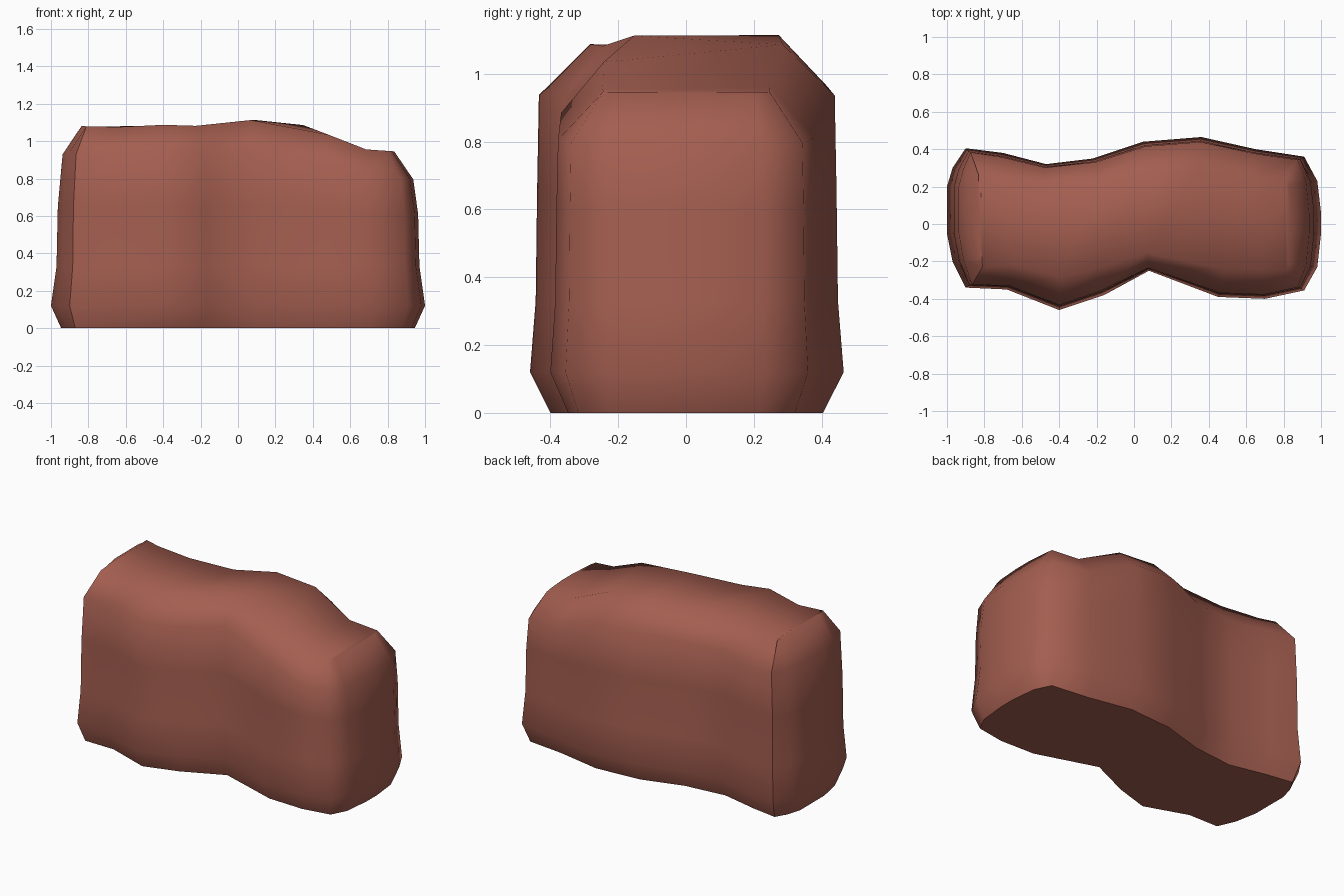
import bpy, bmesh, math
from mathutils import Vector

if "Cube" in bpy.data.objects:
    bpy.data.objects.remove(bpy.data.objects["Cube"])

# footprint at the widest height, counter-clockwise
front = [(-.90, -.34), (-.68, -.35), (-.40, -.46), (-.16, -.38),
         (.08, -.25), (.45, -.39), (.70, -.40), (.91, -.355)]
right = [(.98, -.23), (1.0, -.05), (1.0, .06), (.98, .23)]
back = [(.91, .36), (.65, .40), (.36, .465), (.05, .44),
        (-.22, .35), (-.47, .32), (-.70, .38), (-.90, .405)]
left = [(-.97, .30), (-1.0, .20), (-1.0, -.05), (-.97, -.20)]
outline = [Vector(p) for p in front + right + back + left]
N = len(outline)

# height of the worn top edge along x
crest = [(-.83, 1.08), (-.62, 1.075), (-.38, 1.088), (-.18, 1.08),
         (.09, 1.115), (.40, 1.08), (.62, .96), (.84, .945)]


def top_height(x):
    x = max(crest[0][0], min(crest[-1][0], x))
    for (x0, z0), (x1, z1) in zip(crest, crest[1:]):
        if x <= x1:
            return z0 + (z1 - z0) * (x - x0) / (x1 - x0)
    return crest[-1][1]


def inset(i, dx, dy):
    """Move an outline point inwards along its averaged normal."""
    p = outline[i]
    a = (p - outline[i - 1]).normalized()
    b = (outline[(i + 1) % N] - p).normalized()
    t = (a + b).normalized()
    return p.x - t.y * dx, p.y + t.x * dy * abs(p.y) / .44


# rings from the ground up: (height, end inset, side inset)
levels = [(0, .055, .058), (.12, 0, 0), (.33, .03, .016),
          (.65, .037, .02), ("shoulder", .063, .025), ("top", .165, .17)]

bm = bmesh.new()
rings = []
for h, dx, dy in levels:
    ring = []
    for i in range(N):
        x, y = inset(i, dx, dy)
        crest_z = top_height(inset(i, .165, .17)[0])
        if h == "top":
            z = crest_z
        elif h == "shoulder":
            z = crest_z - .15
        elif h > .5:
            z = h * (.5 + .5 * crest_z / 1.08)
        else:
            z = h
        ring.append(bm.verts.new((x, y, z)))
    rings.append(ring)

# side walls
for lo, hi in zip(rings, rings[1:]):
    for i in range(N):
        j = (i + 1) % N
        bm.faces.new((lo[i], lo[j], hi[j], hi[i]))

# flat base, and top made of strips from front to back plus two end caps
bm.faces.new(rings[0][::-1])
t = rings[-1]
for i in range(7):
    bm.faces.new((t[i], t[i + 1], t[18 - i], t[19 - i]))
bm.faces.new(t[7:13])
bm.faces.new(t[19:24] + t[:1])
bmesh.ops.recalc_face_normals(bm, faces=bm.faces[:])

mesh = bpy.data.meshes.new("rock_block")
bm.to_mesh(mesh)
bm.free()
rock = bpy.data.objects.new("rock_block", mesh)
bpy.context.collection.objects.link(rock)

# red-brown stone
mat = bpy.data.materials.new("red_brown_stone")
mat.diffuse_color = (.37, .112, .08, 1)
mat.use_nodes = True
mat.node_tree.nodes["Principled BSDF"].inputs["Base Color"].default_value = mat.diffuse_color
mesh.materials.append(mat)

bpy.context.view_layer.objects.active = rock
rock.select_set(True)
bpy.ops.object.shade_smooth_by_angle(angle=math.radians(58))
